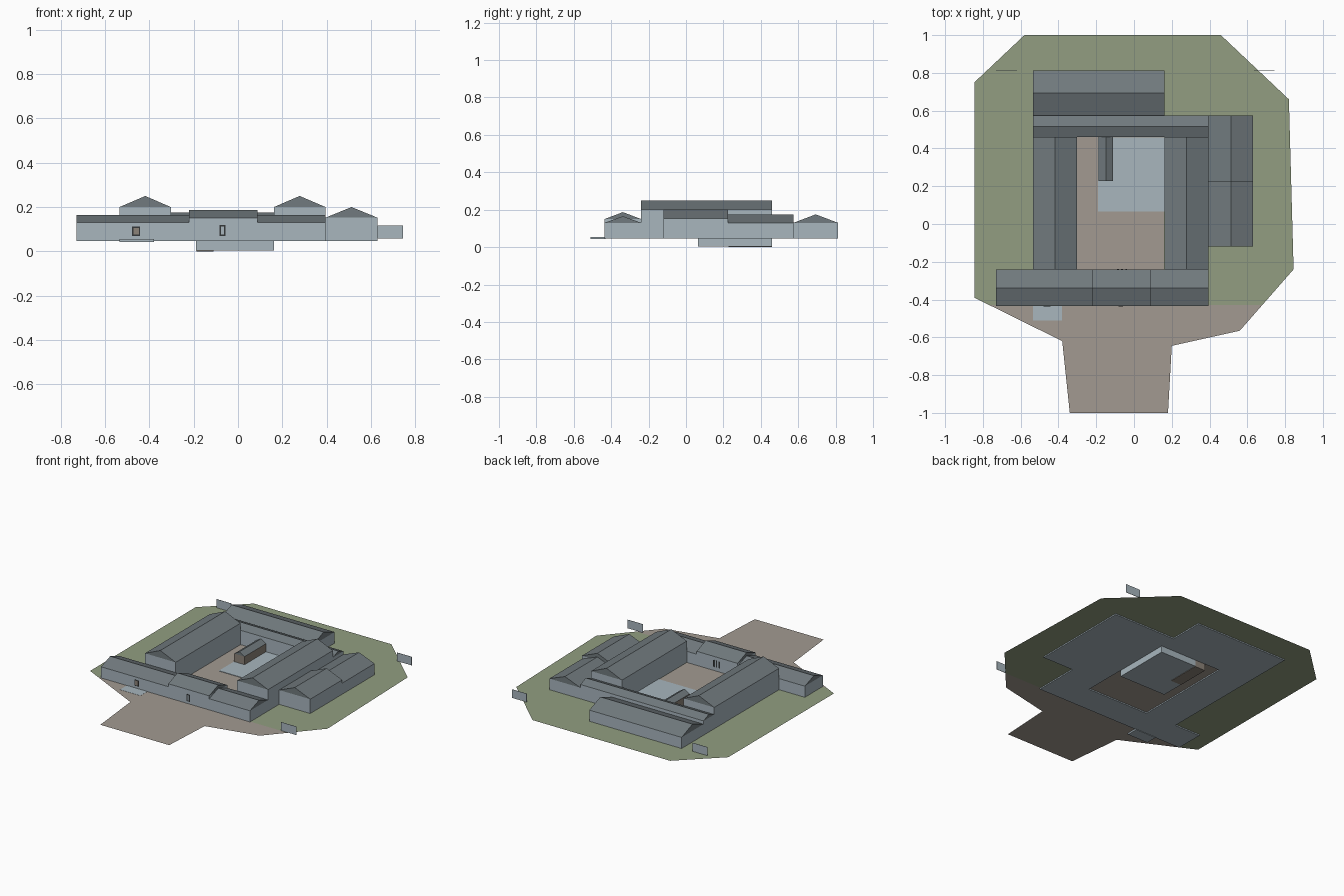
import bpy
import bmesh
from mathutils import Vector

if "Cube" in bpy.data.objects:
    bpy.data.objects.remove(bpy.data.objects["Cube"], do_unlink=True)


def material(name, rgb):
    """Flat colour from 0-255 display values."""
    linear = [((c / 255 + 0.055) / 1.055) ** 2.4 for c in rgb] + [1.0]
    mat = bpy.data.materials.new(name)
    mat.use_nodes = True
    mat.diffuse_color = linear
    mat.node_tree.nodes["Principled BSDF"].inputs["Base Color"].default_value = linear
    return mat


WALL = material("pale blue grey", (168, 182, 190))
ROOF = material("slate grey", (113, 122, 126))
GRASS = material("grass green", (146, 158, 129))
EARTH = material("earth brown", (162, 154, 145))
TIMBER = material("timber brown", (140, 131, 121))
DARK = material("dark frame", (52, 55, 56))

GROUND = 0.054
BASE = 0.046


def add_object(name, bm, mats):
    mesh = bpy.data.meshes.new(name)
    bmesh.ops.recalc_face_normals(bm, faces=bm.faces)
    bm.to_mesh(mesh)
    bm.free()
    for mat in mats:
        mesh.materials.append(mat)
    obj = bpy.data.objects.new(name, mesh)
    bpy.context.collection.objects.link(obj)
    return obj


def box(name, xs, ys, zs, mat):
    bm = bmesh.new()
    bmesh.ops.create_cube(bm, size=1)
    for v in bm.verts:
        v.co = Vector([r[0] if c < 0 else r[1] for c, r in zip(v.co, (xs, ys, zs))])
    return add_object(name, bm, [mat])


def gabled(name, xs, ys, eave, ridge, along, base=BASE, wall=WALL):
    """Walls with a pitched roof; the ridge runs along 'x' or 'y'."""
    bm = bmesh.new()
    span, run = (ys, xs) if along == "x" else (xs, ys)
    section = [(span[0], base), (span[1], base), (span[1], eave),
               (sum(span) / 2, ridge), (span[0], eave)]

    def place(s, r, z):
        return (r, s, z) if along == "x" else (s, r, z)

    rings = [[bm.verts.new(place(s, r, z)) for s, z in section] for r in run]
    for i in range(5):
        j = (i + 1) % 5
        bm.faces.new((rings[0][i], rings[0][j], rings[1][j], rings[1][i]))
    for a, b, c, d, e in rings:
        bm.faces.new((a, b, c, e))
        bm.faces.new((c, d, e))
    # Everything above the eaves is slate
    for f in bm.faces:
        f.material_index = int(f.calc_center_median().z > eave + 0.001)
    return add_object(name, bm, [wall, ROOF])


# Site: one sheet, cut so that forecourt and courtyard can be coloured
outline = [(-0.58, 1), (0.46, 1), (0.82, 0.66), (0.845, -0.24), (0.56, -0.565),
           (0.2, -0.645), (0.18, -1), (-0.34, -1), (-0.38, -0.62),
           (-0.845, -0.39), (-0.845, 0.75)]
bm = bmesh.new()
bm.faces.new([bm.verts.new((x, y, GROUND)) for x, y in outline])
bmesh.ops.triangulate(bm, faces=bm.faces)
cuts = [("y", -0.43), ("y", -0.24), ("y", 0.46), ("x", -0.305), ("x", 0.16)]
for axis, at in cuts:
    normal = (1, 0, 0) if axis == "x" else (0, 1, 0)
    bmesh.ops.bisect_plane(bm, geom=bm.verts[:] + bm.edges[:] + bm.faces[:],
                           plane_co=Vector(normal) * at, plane_no=normal)
for f in bm.faces:
    c = f.calc_center_median()
    court = -0.305 < c.x < 0.16 and -0.24 < c.y < 0.46
    f.material_index = int(court or c.y < -0.43)
add_object("site_ground", bm, [GRASS, EARTH])

# Street range: raised centre between two lower ends
street = (-0.435, -0.24)
gabled("street_range_right", (-0.73, -0.222), street, 0.13, 0.165, "x")
gabled("street_range_centre", (-0.222, 0.087), street, 0.15, 0.187, "x")
gabled("street_range_left", (0.087, 0.395), street, 0.13, 0.165, "x")

# Tall halls on both sides of the courtyard
for side, xs in (("right", (-0.535, -0.303)), ("left", (0.162, 0.395))):
    gabled("tall_hall_" + side, xs, (-0.24, 0.46), 0.2, 0.25, "y")

# Rear range and hall
gabled("rear_range", (-0.535, 0.395), (0.46, 0.575), 0.152, 0.175, "x")
gabled("rear_hall", (-0.535, 0.162), (0.575, 0.812), 0.13, 0.175, "x")

# Outer wing, stepped down towards the rear
gabled("outer_wing_front", (0.395, 0.63), (-0.12, 0.225), 0.152, 0.2, "y")
gabled("outer_wing_rear", (0.395, 0.63), (0.225, 0.575), 0.13, 0.175, "y")

# Paved basement block and the shed on it
box("courtyard_basement", (-0.19, 0.162), (0.065, 0.459), (0.003, 0.057), WALL)
gabled("courtyard_shed", (-0.188, -0.11), (0.228, 0.46), 0.112, 0.135, "y",
       base=0.0, wall=TIMBER)

# Paving slab at the street entrance
box("entrance_slab", (-0.535, -0.38), (-0.51, -0.43), (0.043, 0.055), WALL)

# Free standing marker panels at three corners
for name, xs, y in (("rear_right", (-0.73, -0.62), 0.812),
                    ("rear_left", (0.635, 0.745), 0.812),
                    ("front_left", (0.63, 0.745), -0.434)):
    box("panel_" + name, xs, (y - 0.001, y + 0.001), (0.058, 0.116), WALL)

# Street door and window: dark frame with a pane
for name, x, half, top, pane in (("door", -0.46, 0.018, 0.112, TIMBER),
                                 ("window", -0.07, 0.013, 0.118, WALL)):
    box(name + "_frame", (x - half, x + half), (-0.4362, -0.434), (0.07, top), DARK)
    box(name + "_pane", (x - half + 0.006, x + half - 0.006), (-0.437, -0.435),
        (0.076, top - 0.006), pane)

# Narrow windows facing the courtyard
for i in range(3):
    x = -0.09 + i * 0.022
    box("courtyard_window_%d" % (i + 1), (x, x + 0.01), (-0.241, -0.2385),
        (0.08, 0.125), DARK)
